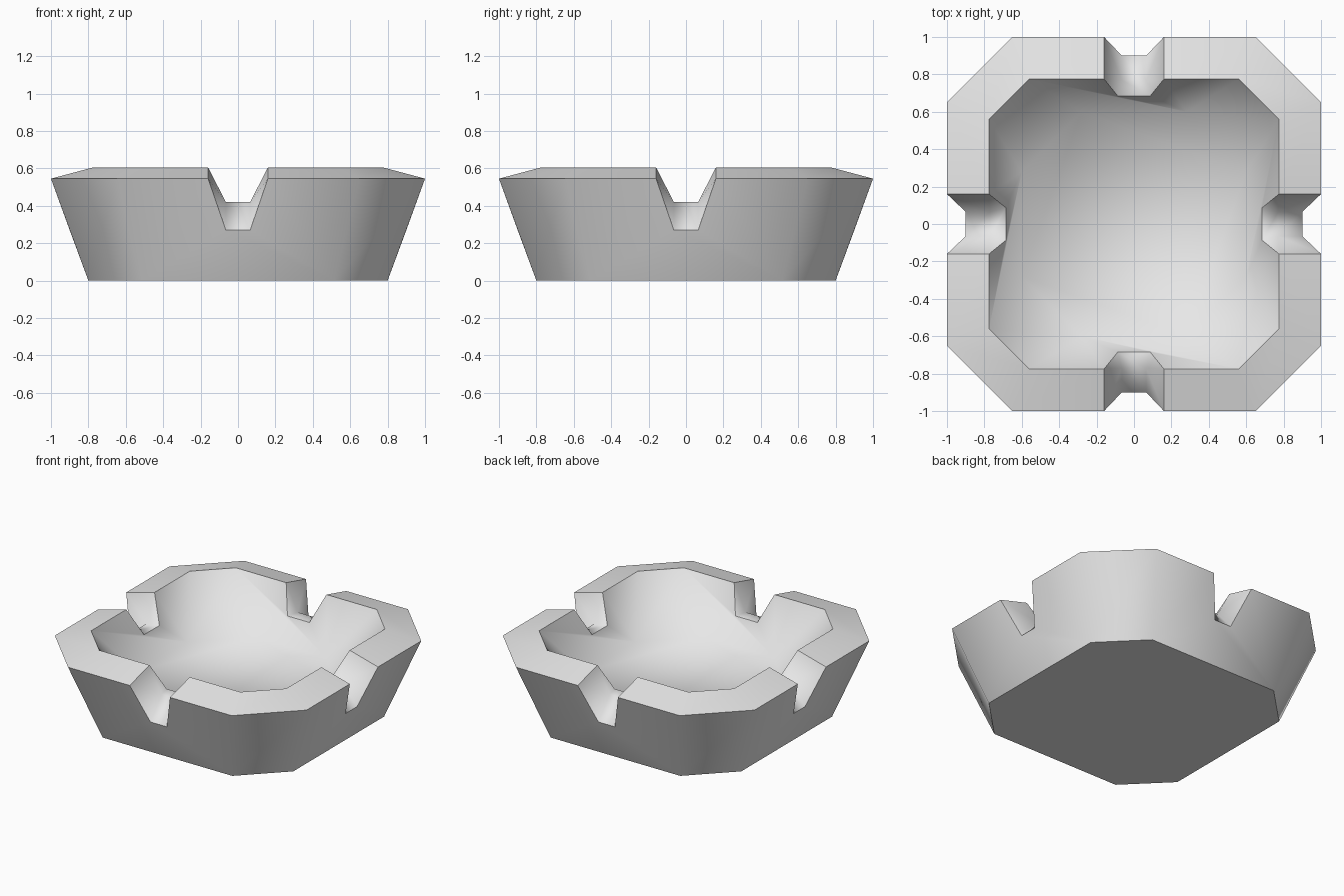
import bpy, bmesh, math
from mathutils import Matrix, Vector

if "Cube" in bpy.data.objects:
    bpy.data.objects.remove(bpy.data.objects["Cube"], do_unlink=True)

# Half of the front side: x offset, outward distance, height
POINTS = {
    "base": (0.515, 0.80, 0.0),
    "rim_out": (0.65, 1.0, 0.545),
    "rim_in": (0.56, 0.775, 0.605),
    "floor": (0.28, 0.60, 0.25),
    "notch_out": (0.16, 1.0, 0.545),
    "notch_in": (0.16, 0.775, 0.605),
    "low_out": (0.065, 0.90, 0.27),
    "low_mid": (0.065, 0.77, 0.42),
    "low_in": (0.087, 0.685, 0.42),
}

bm = bmesh.new()
cache = {}


def vert(name, side, sign):
    key = (name, side % 4, sign)
    if key not in cache:
        x, out, z = POINTS[name]
        turn = Matrix.Rotation(math.pi / 2 * side, 3, "Z")
        cache[key] = bm.verts.new(turn @ Vector((x * sign, -out, z)))
    return cache[key]


def strip(names, side):
    """One face symmetric about the middle of a side."""
    right = [vert(n, side, 1) for n in names]
    left = [vert(n, side, -1) for n in reversed(names)]
    return bm.faces.new(right + left)


notch_faces = set()
profile = ["base", "rim_out", "rim_in", "floor"]
for side in range(4):
    # Outer and inner walls with the notch outline
    strip(["base", "rim_out", "notch_out", "low_out"], side)
    strip(["floor", "rim_in", "notch_in", "low_in"], side)

    # Rim pieces and notch flanks
    for sign in (1, -1):
        bm.faces.new([vert(n, side, sign) for n in
                      ("rim_out", "rim_in", "notch_in", "notch_out")])
        for tri in (("notch_in", "low_in", "low_mid"),
                    ("notch_in", "low_mid", "notch_out"),
                    ("notch_out", "low_mid", "low_out")):
            notch_faces.add(bm.faces.new([vert(n, side, sign) for n in tri]))

    # Notch bed
    notch_faces.add(strip(["low_out", "low_mid"], side))
    notch_faces.add(strip(["low_mid", "low_in"], side))

    # Chamfered corner to the next side
    for a, b in zip(profile, profile[1:]):
        bm.faces.new([vert(a, side, 1), vert(a, side + 1, -1),
                      vert(b, side + 1, -1), vert(b, side, 1)])

# Underside and bowl floor
for name in ("base", "floor"):
    bm.faces.new([vert(name, s, sign) for s in range(4) for sign in (-1, 1)])

bmesh.ops.recalc_face_normals(bm, faces=bm.faces[:])

# Smooth shading, with creases kept except inside the notches
for face in bm.faces:
    face.smooth = True
for edge in bm.edges:
    inside_notch = all(f in notch_faces for f in edge.link_faces)
    edge.smooth = inside_notch or edge.calc_face_angle(0) < math.radians(50)

mesh = bpy.data.meshes.new("ashtray")
bm.to_mesh(mesh)
bm.free()

grey = bpy.data.materials.new("light_grey")
grey.use_nodes = True
grey.diffuse_color = (0.8, 0.8, 0.8, 1)
grey.node_tree.nodes["Principled BSDF"].inputs["Base Color"].default_value = (0.8, 0.8, 0.8, 1)
mesh.materials.append(grey)

ashtray = bpy.data.objects.new("ashtray", mesh)
bpy.context.collection.objects.link(ashtray)
